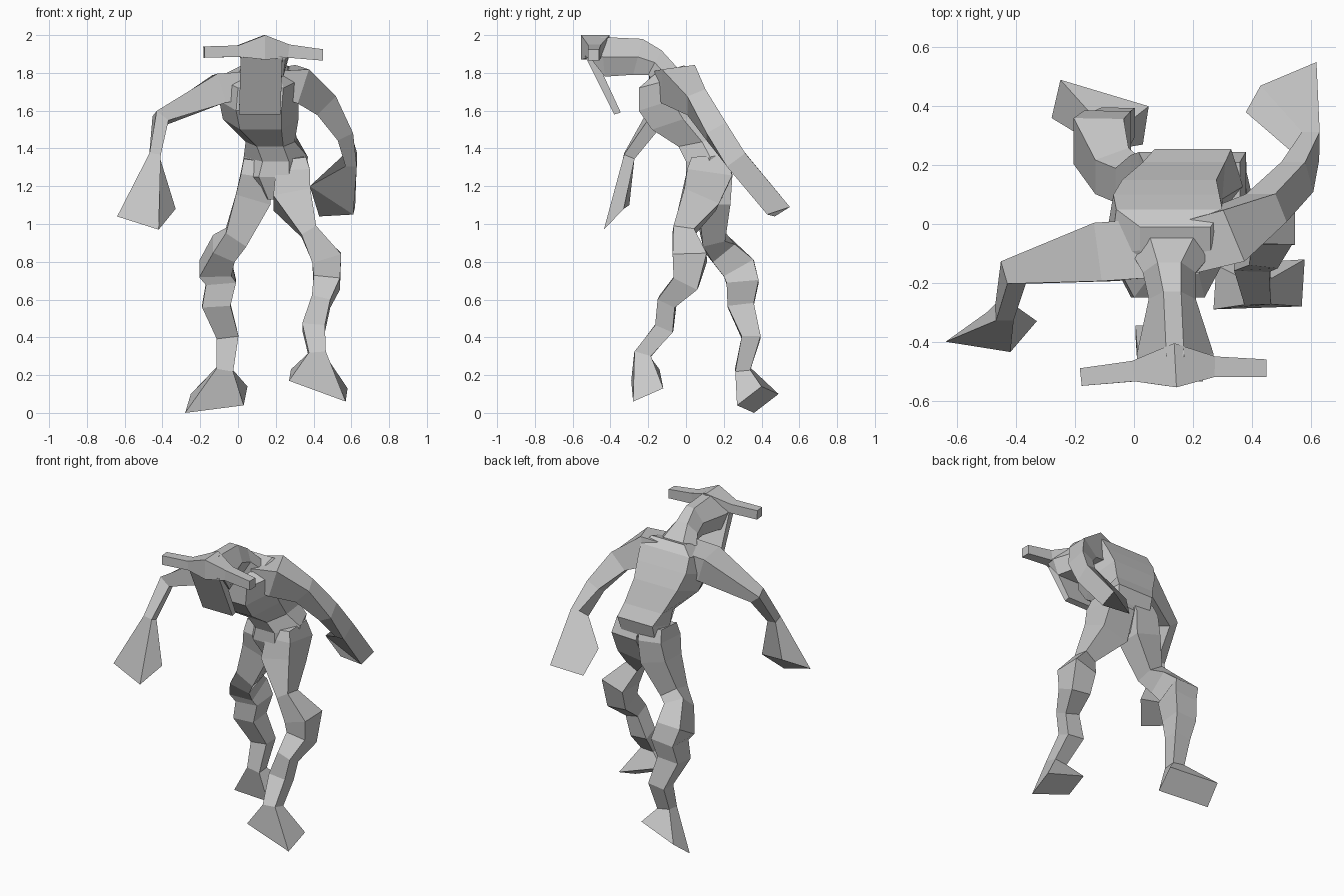
import bpy
import bmesh
from mathutils import Vector

cube = bpy.data.objects.get("Cube")
if cube:
    bpy.data.objects.remove(cube, do_unlink=True)

clay = bpy.data.materials.new("clay_grey")
clay.use_nodes = True
grey = (0.58, 0.58, 0.58, 1)
clay.diffuse_color = grey
clay.node_tree.nodes["Principled BSDF"].inputs["Base Color"].default_value = grey


def skin_rings(name, rings):
    """Bridge equal-length rings of points into a closed, flat-shaded part."""
    bm = bmesh.new()
    loops = [[bm.verts.new(point) for point in ring] for ring in rings]
    count = len(loops[0])
    for lower, upper in zip(loops, loops[1:]):
        for i in range(count):
            j = (i + 1) % count
            bm.faces.new((lower[i], lower[j], upper[j], upper[i]))
    bm.faces.new(loops[0])
    bm.faces.new(loops[-1])
    bmesh.ops.recalc_face_normals(bm, faces=bm.faces)
    mesh = bpy.data.meshes.new(name)
    bm.to_mesh(mesh)
    bm.free()
    mesh.materials.append(clay)
    part = bpy.data.objects.new(name, mesh)
    bpy.context.collection.objects.link(part)


def body(name, stations):
    """Six-sided sections: centre x, front (y, z, half width), side half width, back (y, z, half width)."""
    rings = []
    for x, front, side, back in stations:
        (fy, fz, fw), (by, bz, bw) = front, back
        my, mz = (fy + by) / 2, (fz + bz) / 2
        rings.append([(x - fw, fy, fz), (x + fw, fy, fz), (x + side, my, mz),
                      (x + bw, by, bz), (x - bw, by, bz), (x - side, my, mz)])
    skin_rings(name, rings)


def match_order(corners, ring):
    """Order the end corners so that they join the ring without twisting."""
    corners = [Vector(c) for c in corners]
    orders = []
    for loop in (corners, corners[::-1]):
        orders += [loop[i:] + loop[:i] for i in range(len(loop))]
    return min(orders, key=lambda o: sum((a - b).length for a, b in zip(o, ring)))


def limb(name, axis, joints, end):
    """Four-sided sections across a path of (centre, half width, half depth), flared to end corners."""
    centres = [Vector(joint[0]) for joint in joints]
    path = centres + [sum((Vector(c) for c in end), Vector()) / len(end)]
    rings = []
    for i, (_, wide, deep) in enumerate(joints):
        along = (path[i + 1] - path[i]).normalized()
        if i:
            along += (path[i] - path[i - 1]).normalized()
        along.normalize()
        across = Vector(axis)
        across = (across - along * across.dot(along)).normalized()
        u, v = across * wide, along.cross(across) * deep
        c = path[i]
        rings.append([c - u - v, c + u - v, c + u + v, c - u + v])
    rings.append(match_order(end, rings[-1]))
    skin_rings(name, rings)


# Trunk, leaning forward from the hips to the base of the neck
body("torso", [
    (.18, (.05, 1.13, .02), .04, (.17, 1.13, .02)),
    (.19, (.0, 1.25, .08), .17, (.22, 1.25, .12)),
    (.2, (.0, 1.33, .07), .17, (.255, 1.38, .13)),
    (.17, (-.04, 1.41, .07), .13, (.21, 1.46, .14)),
    (.12, (-.18, 1.5, .11), .2, (.15, 1.61, .16)),
    (.11, (-.25, 1.6, .12), .21, (.1, 1.71, .18)),
    (.12, (-.25, 1.72, .12), .2, (.05, 1.8, .18)),
    (.14, (-.17, 1.79, .08), .12, (-.01, 1.84, .12)),
])

# Neck and wedge-shaped head
body("head", [
    (.13, (-.16, 1.74, .09), .14, (-.03, 1.81, .08)),
    (.12, (-.2, 1.79, .06), .09, (-.13, 1.92, .04)),
    (.13, (-.28, 1.79, .06), .08, (-.23, 1.98, .03)),
    (.14, (-.43, 1.78, .1), .13, (-.45, 1.99, .03)),
    (.14, (-.5, 1.87, .11), .13, (-.53, 1.95, .02)),
])

# Flat slab hanging from the face
body("face_slab", [
    (.125, (-.535, 1.89, .11), .11, (-.475, 1.87, .11)),
    (.115, (-.38, 1.58, .11), .11, (-.345, 1.59, .11)),
])

# Horn bar, swelling into the brow at its middle
sideways = (0, 1, 0)
limb("horns", sideways, [
    ((-.18, -.52, 1.91), .03, .03),
    ((.0, -.5, 1.915), .035, .03),
    ((.14, -.48, 1.935), .075, .065),
    ((.27, -.485, 1.915), .035, .035),
], [(.45, -.52, 1.865), (.45, -.46, 1.865), (.45, -.46, 1.925), (.45, -.52, 1.925)])

# Arms ending in flared hands
limb("right_arm", sideways, [
    ((.1, -.08, 1.74), .1, .07),
    ((-.1, -.095, 1.715), .1, .08),
    ((-.41, -.165, 1.56), .042, .04),
    ((-.44, -.3, 1.36), .03, .03),
], [(-.64, -.4, 1.04), (-.42, -.435, .97), (-.33, -.33, 1.08), (-.5, -.3, 1.1)])
limb("left_arm", sideways, [
    ((.14, -.09, 1.75), .09, .06),
    ((.31, -.04, 1.74), .095, .095),
    ((.45, .055, 1.645), .055, .07),
    ((.555, .16, 1.49), .06, .045),
    ((.6, .265, 1.34), .06, .03),
], [(.62, .55, 1.09), (.43, .47, 1.04), (.38, .38, 1.2), (.61, .43, 1.05)])

# Legs in mid-stride, ending in flared feet
forward = (1, 0, 0)
limb("right_leg", forward, [
    ((.11, .135, 1.34), .08, .08),
    ((.1, .14, 1.26), .085, .105),
    ((.08, .15, 1.13), .095, .085),
    ((-.01, .14, .93), .065, .06),
    ((-.075, .18, .87), .065, .075),
    ((-.12, .28, .765), .085, .09),
    ((-.09, .3, .69), .08, .085),
    ((-.115, .29, .57), .075, .07),
    ((-.055, .345, .4), .058, .05),
    ((-.07, .3, .23), .045, .04),
], [(-.28, .36, 0), (-.25, .49, .1), (.05, .4, .14), (.03, .27, .04)])
limb("left_leg", forward, [
    ((.28, .12, 1.35), .08, .09),
    ((.29, .125, 1.27), .09, .12),
    ((.285, .075, 1.13), .1, .1),
    ((.375, -.015, .96), .045, .055),
    ((.47, .02, .82), .08, .09),
    ((.47, .0, .69), .07, .07),
    ((.44, -.1, .59), .05, .05),
    ((.4, -.115, .45), .06, .05),
    ((.42, -.23, .31), .045, .045),
], [(.27, -.29, .17), (.57, -.28, .06), (.58, -.12, .13), (.28, -.14, .23)])
